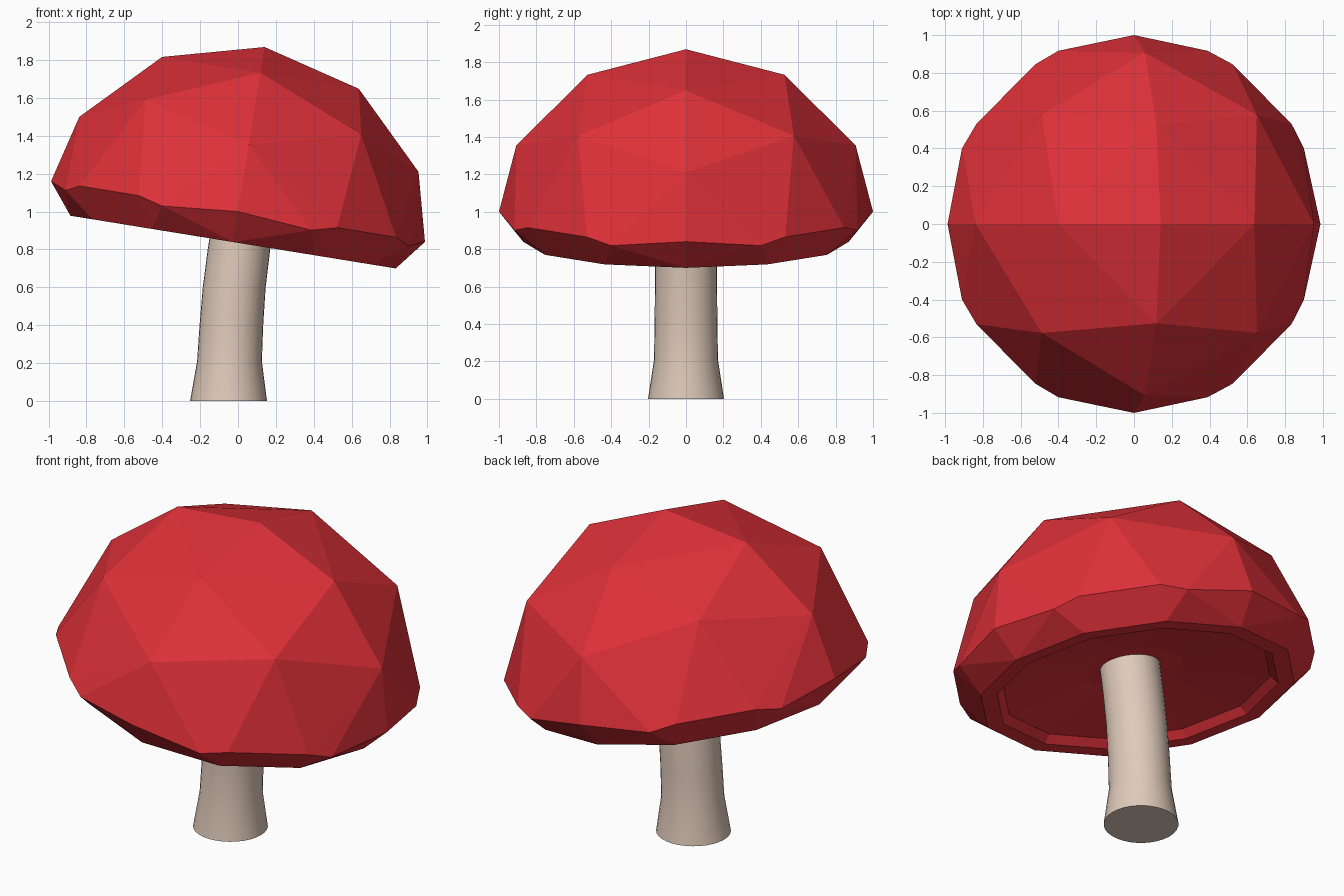
import bpy, bmesh, math

if "Cube" in bpy.data.objects:
    bpy.data.objects.remove(bpy.data.objects["Cube"])


def material(name, rgb):
    m = bpy.data.materials.new(name)
    m.diffuse_color = (*rgb, 1)
    m.use_nodes = True
    m.node_tree.nodes["Principled BSDF"].inputs["Base Color"].default_value = m.diffuse_color
    return m


def make_object(name, bm, mat):
    bmesh.ops.recalc_face_normals(bm, faces=bm.faces)
    mesh = bpy.data.meshes.new(name)
    bm.to_mesh(mesh)
    bm.free()
    mesh.materials.append(mat)
    ob = bpy.data.objects.new(name, mesh)
    bpy.context.collection.objects.link(ob)
    return ob


red = material("cap red", (0.73, 0.03, 0.04))
cream = material("stem cream", (0.74, 0.59, 0.49))

# Cap: faceted dome, one quadrant of points turned four times, then hulled
RIM_Z = -0.163
quadrant = [(0.526, 0, 0.742), (0.577, 0.577, 0.505), (0.907, 0, 0.36),
            (1, 0, 0), (0.917, 0.40, -0.035), (0.845, 0.53, 0),
            (0.53, 0.845, 0), (0.40, 0.917, -0.035)]
quadrant += [(0.87 * math.cos(math.radians(a)), 0.87 * math.sin(math.radians(a)), RIM_Z)
             for a in (0, 30, 60)]
bm = bmesh.new()
bm.verts.new((0, 0, 0.88))
for x, y, z in quadrant:
    for _ in range(4):
        bm.verts.new((x, y, z))
        x, y = -y, x
bmesh.ops.convex_hull(bm, input=bm.verts)

# Underside: open the flat bottom and step inwards to a shallow hollow
flat = [f for f in bm.faces if all(v.co.z < RIM_Z + 0.001 for v in f.verts)]
bmesh.ops.delete(bm, geom=flat, context='FACES')
edges = [e for e in bm.edges if e.is_boundary]
for radius, z in ((0.78, RIM_Z), (0.74, -0.12), (0.27, -0.04)):
    new = bmesh.ops.extrude_edge_only(bm, edges=edges)["geom"]
    edges = [g for g in new if isinstance(g, bmesh.types.BMEdge) and g.is_boundary]
    for v in {v for e in edges for v in e.verts}:
        s = radius / math.hypot(v.co.x, v.co.y)
        v.co = (v.co.x * s, v.co.y * s, z)
bmesh.ops.holes_fill(bm, edges=edges, sides=0)
cap = make_object("cap", bm, red)
cap.rotation_euler.y = math.radians(9.2)
cap.location.z = 1.0

# Stem: flared foot and slight bend, as (centre x, z, radius)
SIDES = 32
bm = bmesh.new()
rings = []
for cx, z, r in ((-0.05, 0, 0.203), (-0.045, 0.21, 0.171), (-0.035, 0.4, 0.168),
                 (-0.02, 0.6, 0.166), (0.005, 0.8, 0.165), (0.035, 1.0, 0.165)):
    rings.append([bm.verts.new((cx + r * math.cos(math.tau * i / SIDES),
                                r * math.sin(math.tau * i / SIDES), z))
                  for i in range(SIDES)])
for a, b in zip(rings, rings[1:]):
    for i in range(SIDES):
        j = (i + 1) % SIDES
        bm.faces.new((a[i], a[j], b[j], b[i]))
bm.faces.new(rings[0])
bm.faces.new(rings[-1])
stem = make_object("stem", bm, cream)
bpy.context.view_layer.objects.active = stem
stem.select_set(True)
bpy.ops.object.shade_smooth_by_angle(angle=math.radians(30))
